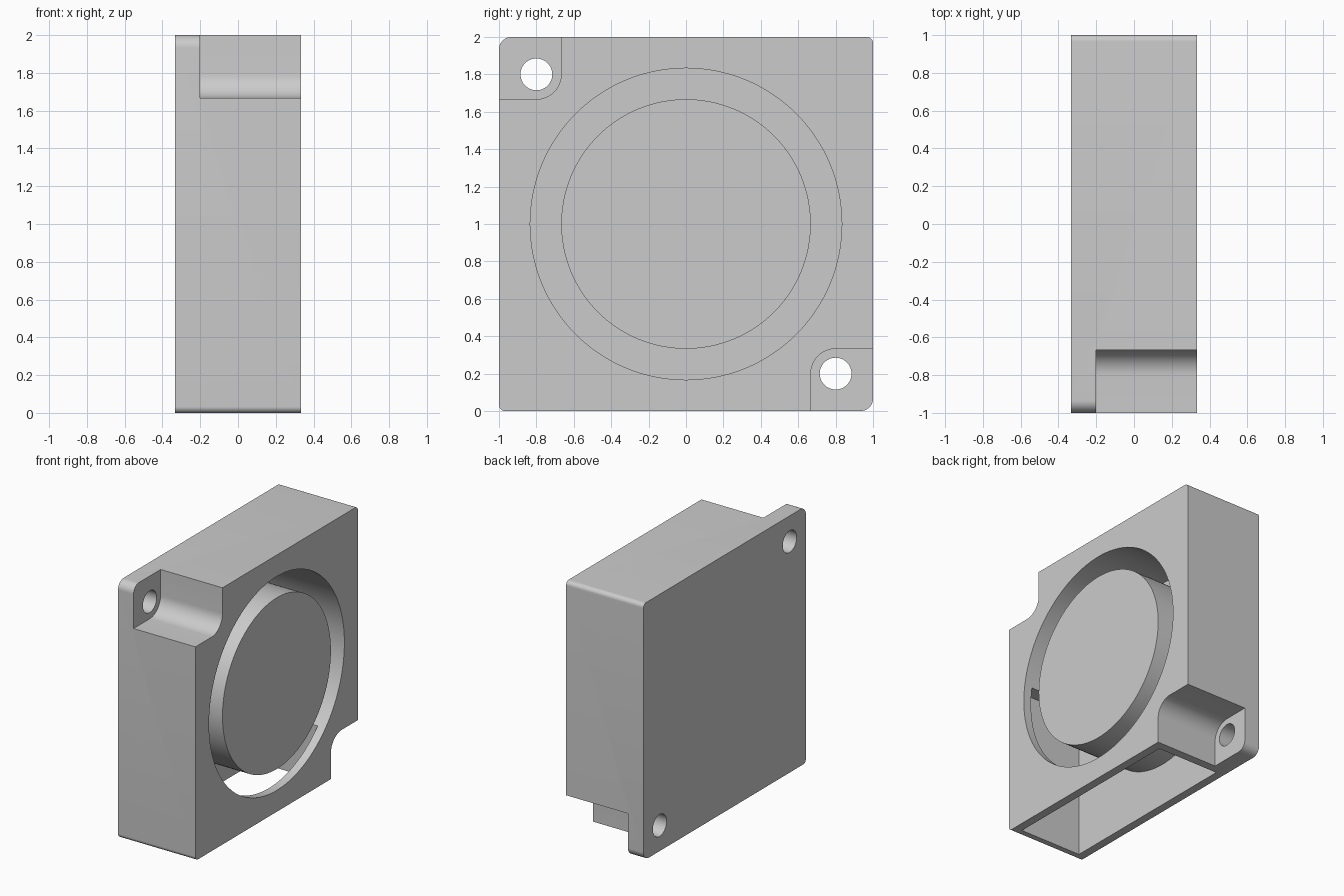
import bpy, bmesh, math

old = bpy.data.objects.get("Cube")
if old:
    bpy.data.objects.remove(old, do_unlink=True)

grey = bpy.data.materials.new("light grey plastic")
grey.use_nodes = True
colour = (0.6, 0.6, 0.6, 1)
grey.diffuse_color = colour
grey.node_tree.nodes["Principled BSDF"].inputs["Base Color"].default_value = colour

HALF = 1 / 3      # half the housing depth
WALL = 1 / 15     # wall thickness


def rounded_rect(y0, y1, z0, z1, radii, steps=12):
    """Outline in y, z; radii run from low-y low-z, counter-clockwise."""
    points = []
    corners = [(y0, z0, 1, 1), (y1, z0, -1, 1), (y1, z1, -1, -1), (y0, z1, 1, -1)]
    for i, ((y, z, sy, sz), r) in enumerate(zip(corners, radii)):
        if r == 0:
            points.append((y, z))
            continue
        for k in range(steps + 1):
            a = math.pi * (1 + i / 2 + k / steps / 2)
            points.append((y + sy * r + r * math.cos(a), z + sz * r + r * math.sin(a)))
    return points


def circle(y, z, r, n):
    return [(y + r * math.cos(2 * math.pi * k / n), z + r * math.sin(2 * math.pi * k / n))
            for k in range(n)]


def prism(name, outline, x0, x1):
    """Extrude a y, z outline along x."""
    bm = bmesh.new()
    face = bm.faces.new([bm.verts.new((x0, y, z)) for y, z in outline])
    ext = bmesh.ops.extrude_face_region(bm, geom=[face])
    moved = [v for v in ext["geom"] if isinstance(v, bmesh.types.BMVert)]
    bmesh.ops.translate(bm, verts=moved, vec=(x1 - x0, 0, 0))
    bmesh.ops.recalc_face_normals(bm, faces=bm.faces)
    mesh = bpy.data.meshes.new(name)
    bm.to_mesh(mesh)
    bm.free()
    mesh.materials.append(grey)
    obj = bpy.data.objects.new(name, mesh)
    bpy.context.collection.objects.link(obj)
    return obj


def activate(obj):
    bpy.ops.object.select_all(action="DESELECT")
    obj.select_set(True)
    bpy.context.view_layer.objects.active = obj


def cut(target, cutter):
    mod = target.modifiers.new("cut", "BOOLEAN")
    mod.operation = "DIFFERENCE"
    mod.solver = "EXACT"
    mod.object = cutter
    activate(target)
    bpy.ops.object.modifier_apply(modifier=mod.name)
    bpy.data.objects.remove(cutter, do_unlink=True)


# Square housing with softened corners
housing = prism("blower_housing",
                rounded_rect(-1, 1, 0, 2, (0.033, 0.067, 0.033, 0.067)), -HALF, HALF)

# Round impeller chamber, open through the inlet
cut(housing, prism("chamber_cutter", circle(0, 1, 0.833, 128), -HALF + WALL, 0.5))

# Outlet duct, open at the bottom
cut(housing, prism("duct_cutter", rounded_rect(-1 + WALL, 0.6, -0.2, 1.133, (0,) * 4),
                   -HALF + WALL, HALF - WALL))

# Corner recesses that leave thin mounting ears, each with a screw hole
recesses = [(-1.2, -0.667, 1.667, 2.2, (0.133, 0.133, 0, 0), (0, 0.133, 0, 0)),
            (0.667, 1.2, -0.2, 0.333, None, (0, 0, 0, 0.133))]
for y0, y1, z0, z1, _, radii in recesses:
    cut(housing, prism("recess_cutter", rounded_rect(y0, y1, z0, z1, radii), -0.2, 0.5))
for side in (-1, 1):
    cut(housing, prism("hole_cutter", circle(0.8 * side, 1 - 0.8 * side, 0.085, 48), -0.5, 0))

# Solid impeller hub standing on the back wall, flush with the inlet
hub = prism("impeller_hub", circle(0, 1, 0.667, 128), -HALF + WALL - 0.02, HALF)

for obj in (housing, hub):
    activate(obj)
    bpy.ops.object.shade_smooth_by_angle(angle=math.radians(30))
